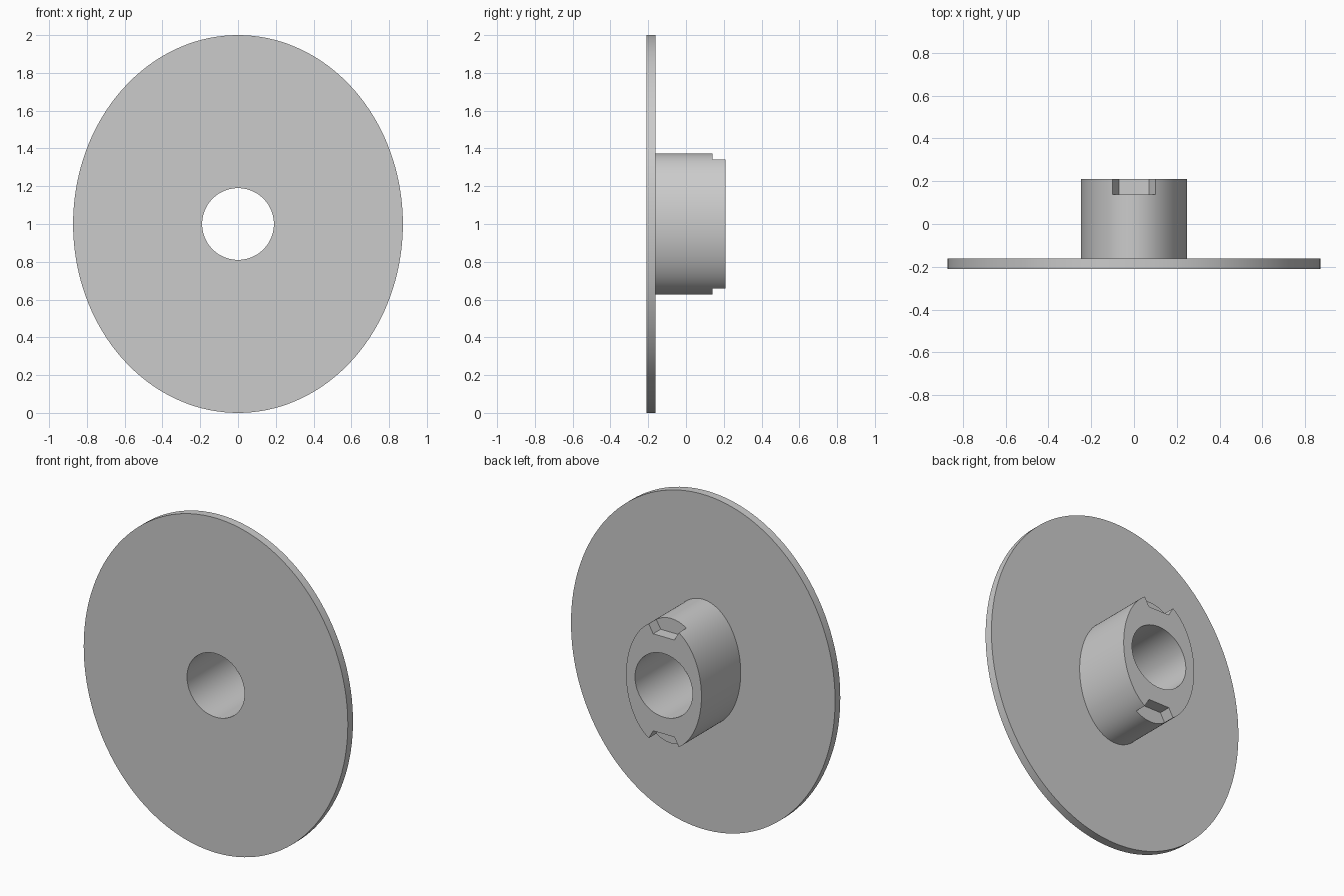
import bpy, bmesh, math

if "Cube" in bpy.data.objects:
    bpy.data.objects.remove(bpy.data.objects["Cube"], do_unlink=True)

CENTRE_Z = 1.0
BORE = 0.19
SEGMENTS = 144

grey = bpy.data.materials.new("plain_grey")
grey.use_nodes = True
grey.diffuse_color = (0.6, 0.6, 0.6, 1)
grey.node_tree.nodes["Principled BSDF"].inputs["Base Color"].default_value = (0.6, 0.6, 0.6, 1)


def finish(name, bm):
    """Turn a bmesh into a grey object with outward normals."""
    bmesh.ops.recalc_face_normals(bm, faces=bm.faces)
    mesh = bpy.data.meshes.new(name)
    bm.to_mesh(mesh)
    bm.free()
    mesh.materials.append(grey)
    obj = bpy.data.objects.new(name, mesh)
    bpy.context.collection.objects.link(obj)
    return obj


def bored_ellipse(name, rx, rz, y0, y1):
    """Elliptical slab along y with a round bore through it."""
    bm = bmesh.new()
    rings = []
    for a, b, y in ((rx, rz, y0), (rx, rz, y1), (BORE, BORE, y1), (BORE, BORE, y0)):
        angles = [2 * math.pi * i / SEGMENTS for i in range(SEGMENTS)]
        rings.append([bm.verts.new((a * math.cos(t), y, CENTRE_Z + b * math.sin(t)))
                      for t in angles])
    for k, ring in enumerate(rings):
        after = rings[(k + 1) % len(rings)]
        for i in range(SEGMENTS):
            j = (i + 1) % SEGMENTS
            bm.faces.new((ring[i], ring[j], after[j], after[i]))
    return finish(name, bm)


def notch_cutter(side):
    """Wedge that flares outwards, for the top (+1) or bottom (-1) notch."""
    bm = bmesh.new()
    profile = [(-0.07, 0.29), (0.07, 0.29), (0.15, 0.43), (-0.15, 0.43)]
    base = bm.faces.new([bm.verts.new((x, 0.139, CENTRE_Z + side * z)) for x, z in profile])
    grown = bmesh.ops.extrude_face_region(bm, geom=[base])["geom"]
    moved = [v for v in grown if isinstance(v, bmesh.types.BMVert)]
    bmesh.ops.translate(bm, verts=moved, vec=(0, 0.15, 0))
    cutter = finish("notch_cutter", bm)
    cutter.hide_render = True
    return cutter


# Large flange plate and the hub behind it
flange = bored_ellipse("flange_plate", 0.873, 1.0, -0.21, -0.161)
hub = bored_ellipse("hub", 0.249, 0.373, -0.161, 0.21)

# Notches at the top and bottom of the hub's free end
for side in (1, -1):
    cutter = notch_cutter(side)
    cut = hub.modifiers.new("notch", "BOOLEAN")
    cut.operation = "DIFFERENCE"
    cut.solver = "EXACT"
    cut.object = cutter
    bpy.context.view_layer.objects.active = hub
    bpy.ops.object.modifier_apply(modifier=cut.name)
    bpy.data.objects.remove(cutter, do_unlink=True)

# Smooth round walls, sharp rims
bpy.ops.object.select_all(action="DESELECT")
for obj in (flange, hub):
    obj.select_set(True)
bpy.context.view_layer.objects.active = hub
bpy.ops.object.shade_smooth_by_angle(angle=math.radians(25))
